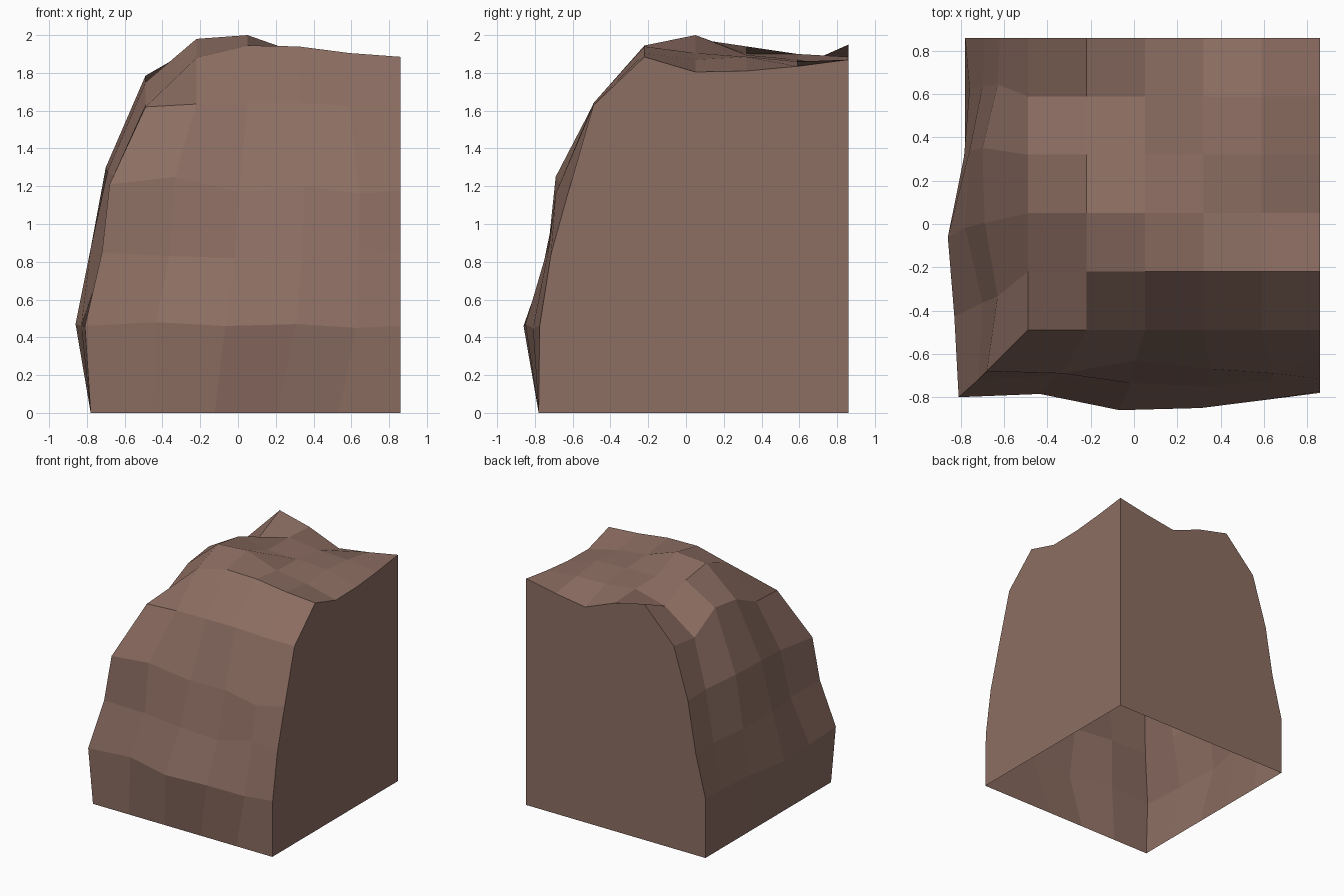
import bpy
import bmesh

default_cube = bpy.data.objects.get("Cube")
if default_cube:
    bpy.data.objects.remove(default_cube, do_unlink=True)

EDGE = 0.86       # flat back and side walls
FOOT = -0.78      # foot of the two rocky sides
RIM = -0.49       # where the rocky sides meet the top
CELLS = 5
SPREAD = [0, .225, .445, .67, .86, 1]   # column spacing along a rocky side

# Each ledge: (outward distance, height) from the rocky corner to the flat wall
FRONT_LEDGES = [
    [(.80, .46), (.785, .48), (.86, .46), (.85, .47), (.81, .45), (.775, .46)],
    [(.72, .85), (.70, .83), (.735, .82), (.75, .81), (.725, .88), (.715, .84)],
    [(.68, .1 + 1.11), (.69, 1.25), (.63, 1.17), (.67, 1.2), (.69, 1.16), (.62, 1.18)],
]
SIDE_LEDGES = [
    [(.81, .46), (.83, .46), (.86, .47), (.785, .47), (.76, .47), (.78, .49)],
    [(.72, .85), (.70, .84), (.78, .87), (.76, .86), (.70, .85), (.69, .845)],
    [(.68, 1.21), (.63, 1.22), (.69, 1.28), (.70, 1.3), (.63, 1.27), (.62, 1.256)],
]
# Heights of the top, one row per step from front to back
TOP_HEIGHTS = [
    [1.62, 1.635, 1.64, 1.64, 1.63, 1.63],
    [1.63, 1.88, 1.945, 1.94, 1.905, 1.885],
    [1.75, 1.98, 2, 1.905, 1.87, 1.805],
    [1.785, 1.94, 1.9, 1.895, 1.885, 1.81],
    [1.64, 1.83, 1.9, 1.87, 1.86, 1.835],
    [1.675, 1.95, 1.885, 1.78, 1.82, 1.87],
]


def make_material(name, colour):
    material = bpy.data.materials.new(name)
    material.use_nodes = True
    material.diffuse_color = colour
    material.node_tree.nodes["Principled BSDF"].inputs["Base Color"].default_value = colour
    return material


def along(start, fraction):
    return start + (EDGE - start) * fraction


def fill_grid(bm, rows):
    """Bridge neighbouring rows of vertices with quads."""
    for lower, upper in zip(rows, rows[1:]):
        for i in range(len(lower) - 1):
            bm.faces.new((lower[i], lower[i + 1], upper[i + 1], upper[i]))


bm = bmesh.new()

# Uneven top of the rock
top = []
for j, heights in enumerate(TOP_HEIGHTS):
    top.append([bm.verts.new((along(RIM, i / CELLS), along(RIM, j / CELLS), z))
                for i, z in enumerate(heights)])
fill_grid(bm, top)

# Foot line, running from the flat side wall round the rocky corner to the back
steps = [i / CELLS for i in range(CELLS + 1)]
front_foot = [bm.verts.new((along(FOOT, t), FOOT, 0)) for t in reversed(steps)]
side_foot = [bm.verts.new((FOOT, along(FOOT, t), 0)) for t in steps[1:]]
rings = [front_foot + side_foot]

# Ledges of the two rocky sides
for front, side in zip(FRONT_LEDGES, SIDE_LEDGES):
    corner_x, corner_y = -side[0][0], -front[0][0]
    front_row = [bm.verts.new((along(corner_x, t), -out, z))
                 for t, (out, z) in zip(SPREAD, front)]
    side_row = [bm.verts.new((-out, along(corner_y, t), z))
                for t, (out, z) in zip(SPREAD, side)]
    bm.verts.remove(side_row[0])
    rings.append(front_row[::-1] + side_row[1:])

# Rim shared with the top
rings.append(top[0][::-1] + [row[0] for row in top[1:]])
fill_grid(bm, rings)

# Flat side wall and flat back wall, meeting at one upright edge
heel = bm.verts.new((EDGE, EDGE, 0))
side_profile = [ring[0] for ring in rings] + [row[-1] for row in top[1:]]
back_profile = [ring[-1] for ring in rings] + top[-1][1:]
bm.faces.new(side_profile + [heel])
bm.faces.new(back_profile + [heel])

bmesh.ops.recalc_face_normals(bm, faces=bm.faces[:])
bm.normal_update()
if sum(face.normal.z for face in bm.faces) < 0:
    bmesh.ops.reverse_faces(bm, faces=bm.faces[:])

mesh = bpy.data.meshes.new("rock_corner")
bm.to_mesh(mesh)
bm.free()
mesh.materials.append(make_material("brown_rock", (.266, .156, .124, 1)))
rock = bpy.data.objects.new("rock_corner", mesh)
bpy.context.collection.objects.link(rock)
